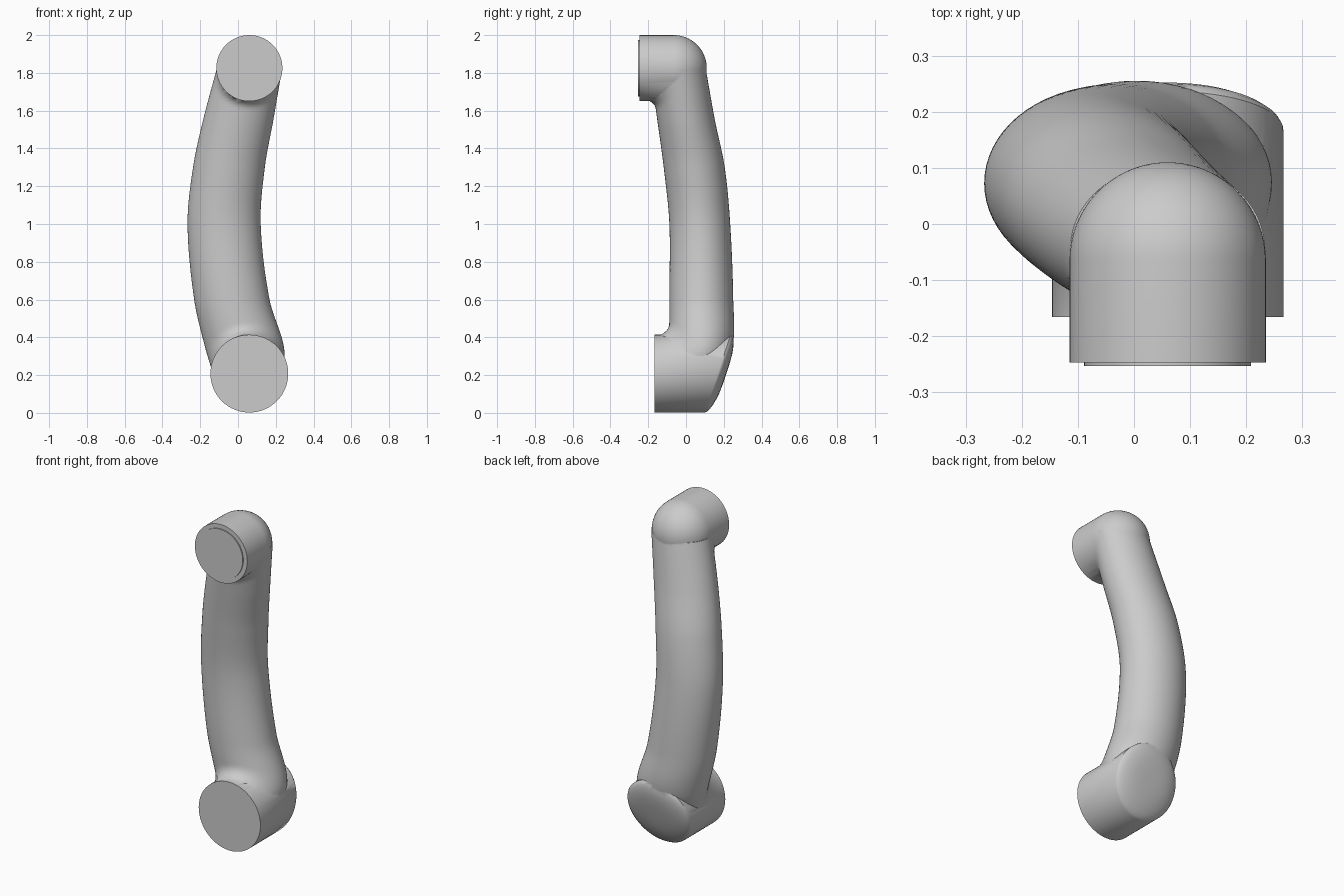
import bpy, bmesh, math

if "Cube" in bpy.data.objects:
    bpy.data.objects.remove(bpy.data.objects["Cube"])

N = 64  # sides of every round section
TOP = (0.06, 1.825, 0.175)   # x, z, radius of the upper mount
LOW = (0.06, 0.208, 0.206)   # x, z, radius of the lower mount


def loft(name, rings):
    """Closed skin through a list of equal-length rings."""
    bm = bmesh.new()
    vs = [[bm.verts.new(p) for p in r] for r in rings]
    for a, b in zip(vs, vs[1:]):
        for i in range(N):
            j = (i + 1) % N
            bm.faces.new((a[i], a[j], b[j], b[i]))
    bm.faces.new(vs[0][::-1])
    bm.faces.new(vs[-1])
    bmesh.ops.recalc_face_normals(bm, faces=bm.faces)
    me = bpy.data.meshes.new(name)
    bm.to_mesh(me)
    bm.free()
    ob = bpy.data.objects.new(name, me)
    bpy.context.collection.objects.link(ob)
    return ob


def disc(mount, frac, y_of_z):
    """Ring around a mount's axis; y may vary with height."""
    cx, cz, r = mount
    ring = []
    for i in range(N):
        a = 2 * math.pi * i / N
        z = cz + r * frac * math.sin(a)
        ring.append((cx + r * frac * math.cos(a), y_of_z(z), z))
    return ring


def spline(keys, z):
    """Smooth interpolation of the section limits at height z."""
    k = max(i for i in range(len(keys) - 1) if keys[i][0] <= z + 1e-9)
    a, b = keys[k], keys[k + 1]
    p, q = keys[max(k - 1, 0)], keys[min(k + 2, len(keys) - 1)]
    h = b[0] - a[0]
    t = (z - a[0]) / h
    out = []
    for c in range(1, 5):
        m0 = (b[c] - p[c]) / (b[0] - p[0]) * h
        m1 = (q[c] - a[c]) / (q[0] - a[0]) * h
        out.append((2*t**3 - 3*t*t + 1) * a[c] + (t**3 - 2*t*t + t) * m0
                   + (3*t*t - 2*t**3) * b[c] + (t**3 - t*t) * m1)
    return out


def fillet(x, z, mount, f):
    """Forward push that blends the bar into a mount."""
    h = max(math.hypot(x - mount[0], z - mount[1]) - mount[2], 0)
    return 0 if h >= f else f - math.sqrt(f * f - (f - h) ** 2)


# bowed grip bar: height, left, right, front, back
keys = [(0.20, -0.13, 0.235, -0.06, 0.16), (0.35, -0.175, 0.243, -0.085, 0.245),
        (0.60, -0.232, 0.167, -0.088, 0.25), (1.00, -0.267, 0.12, -0.088, 0.234),
        (1.30, -0.238, 0.142, -0.118, 0.205), (1.55, -0.185, 0.187, -0.152, 0.153),
        (1.82, -0.113, 0.233, -0.19, 0.105)]
rings = []
steps = 110
for s in range(steps + 1):
    z = 0.20 + 1.62 * s / steps
    l, r, f, b = spline(keys, z)
    ring = []
    for i in range(N):
        a = 2 * math.pi * i / N
        x = (l + r) / 2 + (r - l) / 2 * math.cos(a)
        y = (f + b) / 2 + (b - f) / 2 * math.sin(a)
        w = max(0, -math.sin(a))
        y -= w * (fillet(x, z, LOW, 0.065) + fillet(x, z, TOP, 0.04))
        ring.append((x, y, z))
    rings.append(ring)
bar = loft("grip_bar", rings)

# upper mount: stepped front face, straight barrel, domed elbow
rings = [disc(TOP, 0.85, lambda z: -0.253), disc(TOP, 0.85, lambda z: -0.247),
         disc(TOP, 1, lambda z: -0.247)]
for s in range(17):
    a = math.pi / 2 * s / 16.5
    rings.append(disc(TOP, math.cos(a), lambda z, a=a: -0.065 + TOP[2] * math.sin(a)))
upper = loft("upper_mount", rings)

# lower mount: straight barrel with a slanted, slightly domed back
rings = [disc(LOW, 1, lambda z: -0.166)]
for frac, bulge in ((1, 0), (0.97, 0.01), (0.9, 0.02), (0.8, 0.029),
                    (0.65, 0.037), (0.5, 0.042), (0.25, 0.045), (0.05, 0.045)):
    rings.append(disc(LOW, frac, lambda z, b=bulge: 0.1 + 0.33 * z + b))
lower = loft("lower_mount", rings)

# fuse everything into one handle
for part in (upper, lower):
    mod = bar.modifiers.new("fuse", "BOOLEAN")
    mod.operation = "UNION"
    mod.solver = "EXACT"
    mod.object = part
bpy.context.view_layer.objects.active = bar
bar.select_set(True)
for mod in list(bar.modifiers):
    bpy.ops.object.modifier_apply(modifier=mod.name)
for part in (upper, lower):
    bpy.data.objects.remove(part)
bar.name = "pull_handle"
bpy.ops.object.shade_smooth_by_angle(angle=math.radians(35))
